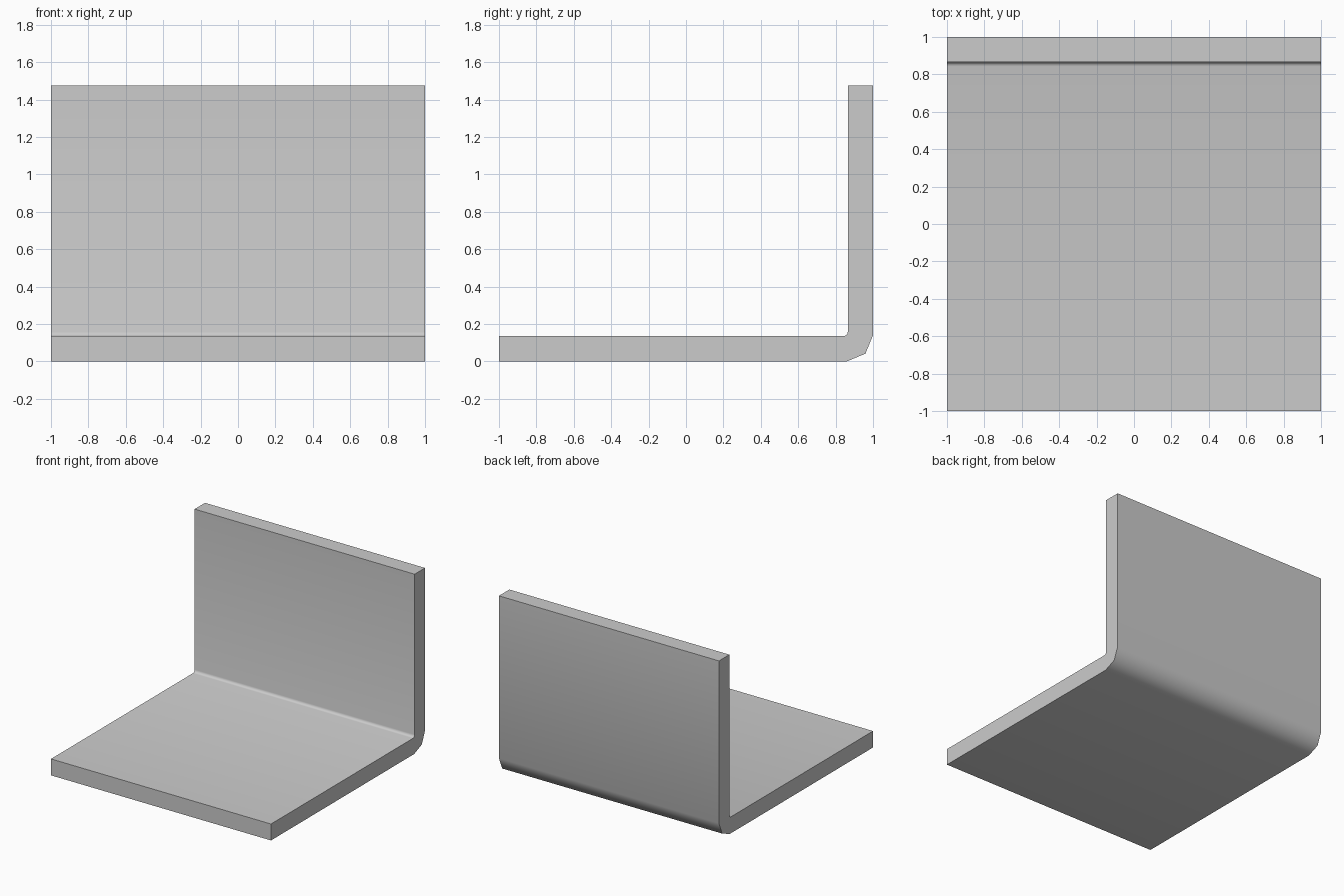
import bpy, bmesh
from math import sin, cos, radians

if "Cube" in bpy.data.objects:
    bpy.data.objects.remove(bpy.data.objects["Cube"])

WIDTH, HEIGHT, THICK = 2.0, 1.475, 0.135
INNER_R, STEPS = 0.022, 3


def arc(cy, cz, r, start, end, steps):
    """Points of an arc in the side (y, z) plane."""
    angles = [radians(start + (end - start) * i / steps) for i in range(steps + 1)]
    return [(cy + r * cos(a), cz + r * sin(a)) for a in angles]


# Side profile: bent plate with a two-facet outer bend and a small inner fillet
inner = 1 - THICK
profile = [(-1, 0)]
profile += arc(0.86, 0.14, 0.14, -90, 0, 2)
profile += [(1, HEIGHT), (inner, HEIGHT)]
profile += arc(inner - INNER_R, THICK + INNER_R, INNER_R, 0, -90, STEPS)
profile += [(-1, THICK)]

# Extrude the profile across the width
bm = bmesh.new()
face = bm.faces.new([bm.verts.new((-WIDTH / 2, y, z)) for y, z in profile])
result = bmesh.ops.extrude_face_region(bm, geom=[face])
moved = [g for g in result["geom"] if isinstance(g, bmesh.types.BMVert)]
bmesh.ops.translate(bm, verts=moved, vec=(WIDTH, 0, 0))
bmesh.ops.recalc_face_normals(bm, faces=bm.faces)

mesh = bpy.data.meshes.new("bent_plate")
bm.to_mesh(mesh)
bm.free()
plate = bpy.data.objects.new("bent_plate", mesh)
bpy.context.collection.objects.link(plate)

# Smooth bend, sharp plate edges
bpy.context.view_layer.objects.active = plate
plate.select_set(True)
bpy.ops.object.shade_smooth_by_angle(angle=radians(50))
